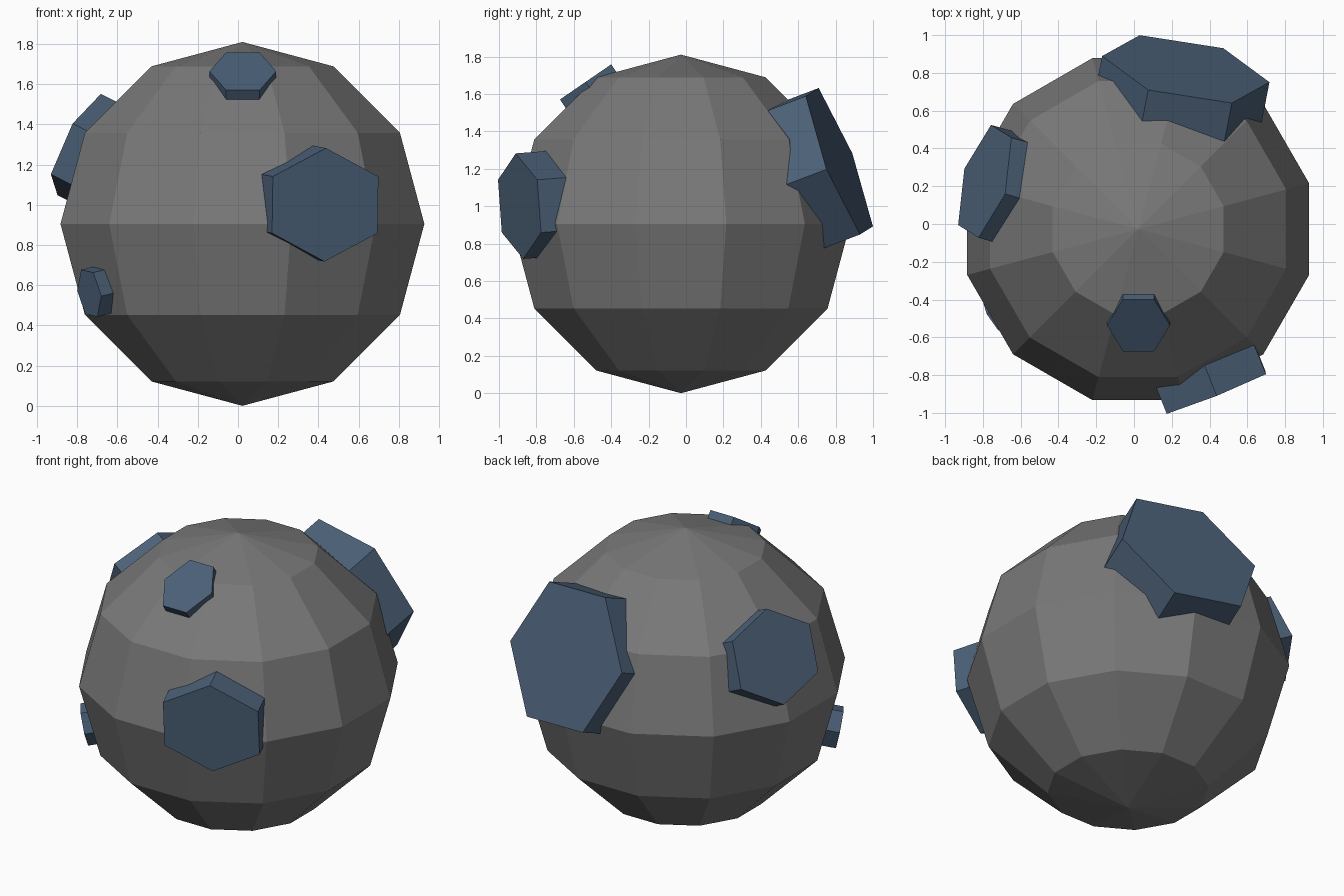
import bpy, bmesh
from math import radians
from mathutils import Vector, Matrix

if "Cube" in bpy.data.objects:
    bpy.data.objects.remove(bpy.data.objects["Cube"])


def material(name, rgb):
    m = bpy.data.materials.new(name)
    m.diffuse_color = (*rgb, 1.0)
    m.use_nodes = True
    m.node_tree.nodes["Principled BSDF"].inputs["Base Color"].default_value = m.diffuse_color
    return m


def add_object(name, bm, mat):
    bmesh.ops.recalc_face_normals(bm, faces=bm.faces[:])
    mesh = bpy.data.meshes.new(name)
    bm.to_mesh(mesh)
    bm.free()
    mesh.materials.append(mat)
    ob = bpy.data.objects.new(name, mesh)
    bpy.context.collection.objects.link(ob)
    return ob


rock_grey = material("rock_grey", (0.19, 0.19, 0.19))
slate_blue = material("slate_blue", (0.07, 0.117, 0.185))

CENTRE = Vector((0.022, -0.027, 0.905))

# Faceted boulder: 12 segments, 6 rings, slightly flattened
bm = bmesh.new()
bmesh.ops.create_uvsphere(
    bm, u_segments=12, v_segments=6, radius=1.0,
    matrix=Matrix.Translation(CENTRE)
    @ Matrix.Rotation(radians(15), 4, 'Z')
    @ Matrix.Diagonal((0.937, 0.937, 0.905, 1.0)))
add_object("boulder", bm, rock_grey)


def hex_plate(name, centre, u, v, depth):
    """Six-sided prism: outer face centre, corner axis u, flat-side axis v, sunk inwards."""
    c, u, v = Vector(centre), Vector(u), Vector(v)
    n = u.cross(v).normalized()
    if n.dot(c - CENTRE) < 0:
        n = -n
    bm = bmesh.new()
    corners = [u, u / 2 + v, -u / 2 + v, -u, -u / 2 - v, u / 2 - v]
    face = bm.faces.new([bm.verts.new(c + p) for p in corners])
    ext = bmesh.ops.extrude_face_region(bm, geom=[face], use_keep_orig=True)
    moved = [e for e in ext["geom"] if isinstance(e, bmesh.types.BMVert)]
    bmesh.ops.translate(bm, verts=moved, vec=-n * depth)
    add_object(name, bm, slate_blue)


# Hexagonal crystals set into the boulder
hex_plate("front_crystal", (0.434, -0.89, 1.0),
          (0.004, -0.02, 0.282), (0.2625, 0.105, 0.0), 0.26)
hex_plate("upper_front_crystal", (0.024, -0.537, 1.664),
          (0.166, 0.0, 0.0), (0.0, 0.137, 0.094), 0.16)
hex_plate("lower_left_crystal", (-0.74, -0.495, 0.56),
          (0.06, -0.085, -0.014), (-0.01, -0.024, 0.11), 0.18)
hex_plate("left_crystal", (-0.79, 0.226, 1.30),
          (0.108, -0.067, 0.252), (-0.087, -0.265, -0.022), 0.26)
hex_plate("back_crystal", (0.274, 0.82, 1.24),
          (-0.443, 0.069, 0.043), (0.0225, -0.145, 0.37), 0.36)
